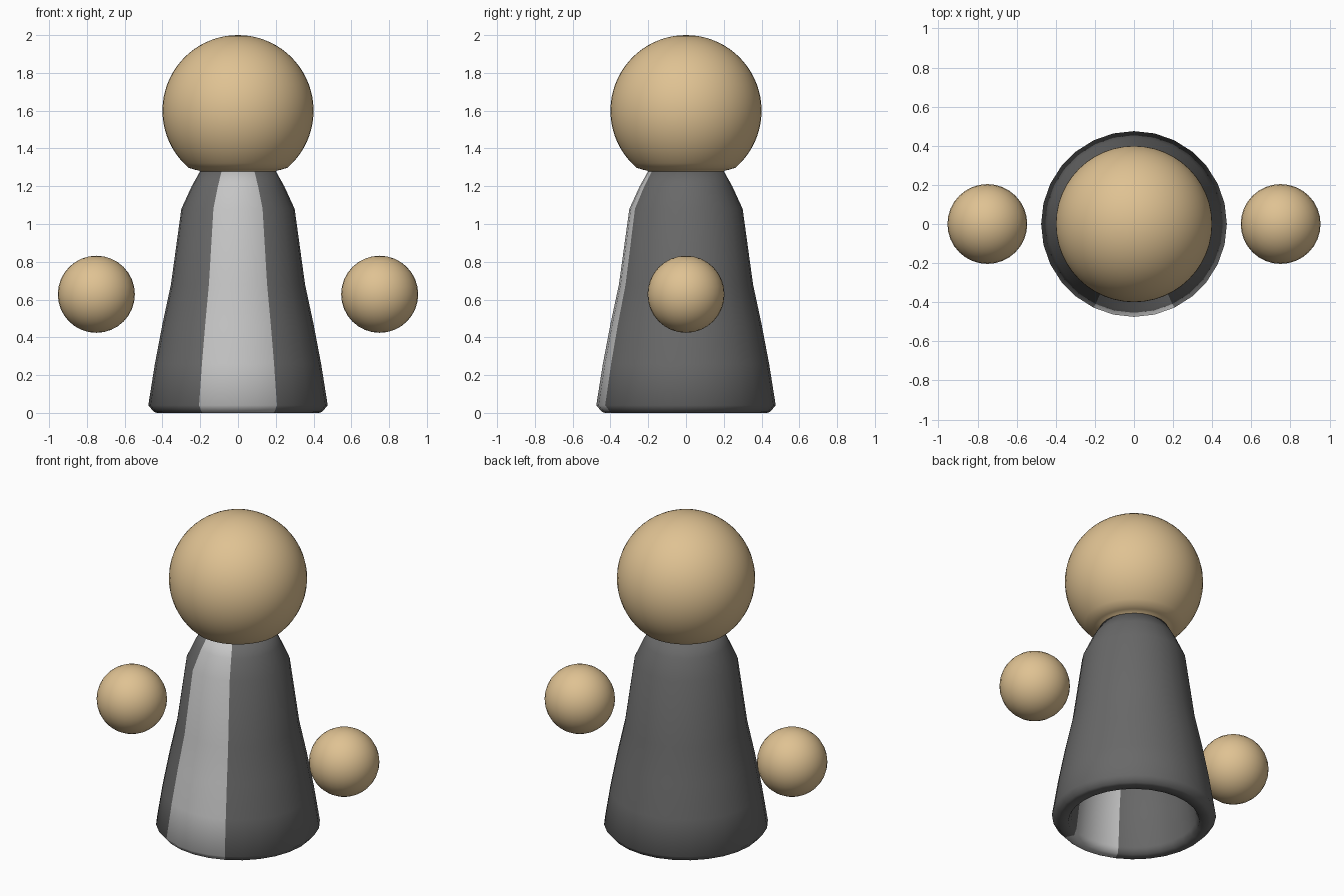
import bpy, bmesh, math

if "Cube" in bpy.data.objects:
    bpy.data.objects.remove(bpy.data.objects["Cube"])


def material(name, rgb):
    m = bpy.data.materials.new(name)
    m.diffuse_color = (*rgb, 1)
    m.use_nodes = True
    m.node_tree.nodes["Principled BSDF"].inputs["Base Color"].default_value = m.diffuse_color
    return m


skin = material("tan", (0.74, 0.54, 0.29))
dark = material("dark_grey", (0.14, 0.14, 0.14))
light = material("light_grey", (0.56, 0.56, 0.56))


def lathe(name, profile, sides, mats, pick=lambda i: 0, closed=False):
    """Spin (radius, z) points about z; side 0 starts at the front, -y."""
    bm = bmesh.new()
    rings = []
    for r, z in profile:
        if r < 1e-5:
            rings.append([bm.verts.new((0, 0, z))] * sides)
            continue
        angles = [2 * math.pi * i / sides for i in range(sides)]
        rings.append([bm.verts.new((r * math.sin(a), -r * math.cos(a), z)) for a in angles])
    pairs = list(zip(rings, rings[1:]))
    if closed:
        pairs.append((rings[-1], rings[0]))
    for low, high in pairs:
        for i in range(sides):
            j = (i + 1) % sides
            corners = list(dict.fromkeys((low[i], low[j], high[j], high[i])))
            face = bm.faces.new(corners)
            face.material_index = pick(i)
            face.smooth = True
    bmesh.ops.recalc_face_normals(bm, faces=bm.faces)
    mesh = bpy.data.meshes.new(name)
    bm.to_mesh(mesh)
    bm.free()
    ob = bpy.data.objects.new(name, mesh)
    bpy.context.collection.objects.link(ob)
    for m in mats:
        mesh.materials.append(m)
    return ob


# Hollow robe with a light front panel four sides wide
SIDES = 28
outer = [(0.43, 0), (0.445, 0.005), (0.475, 0.04), (0.44, 0.26), (0.40, 0.47),
         (0.355, 0.68), (0.30, 1.08), (0.245, 1.20), (0.20, 1.28)]
inner = [(0.12, 1.28), (0.15, 1.18), (0.20, 1.05), (0.255, 0.67),
         (0.30, 0.46), (0.34, 0.25), (0.365, 0.04), (0.38, 0)]
lathe("robe", outer + inner, SIDES, [dark, light],
      lambda i: int(i < 2 or i >= SIDES - 2), closed=True)

# Round head, pinched in at the neck
arc = []
start = math.radians(41)
for k in range(29):
    a = start + (math.pi - start) * k / 28
    arc.append((0.40 * math.sin(a), 1.60 - 0.40 * math.cos(a)))
arc[-1] = (0, 2.0)
lathe("head", [(0, 1.27), (0.195, 1.27), (0.205, 1.282), (0.23, 1.288)] + arc, 48, [skin])

# Floating ball hands
for side, label in ((-1, "left"), (1, "right")):
    bpy.ops.mesh.primitive_uv_sphere_add(segments=32, ring_count=16, radius=0.204,
                                         location=(side * 0.75, 0, 0.628))
    hand = bpy.context.object
    hand.name = label + "_hand"
    hand.data.materials.append(skin)
    bpy.ops.object.shade_smooth()
